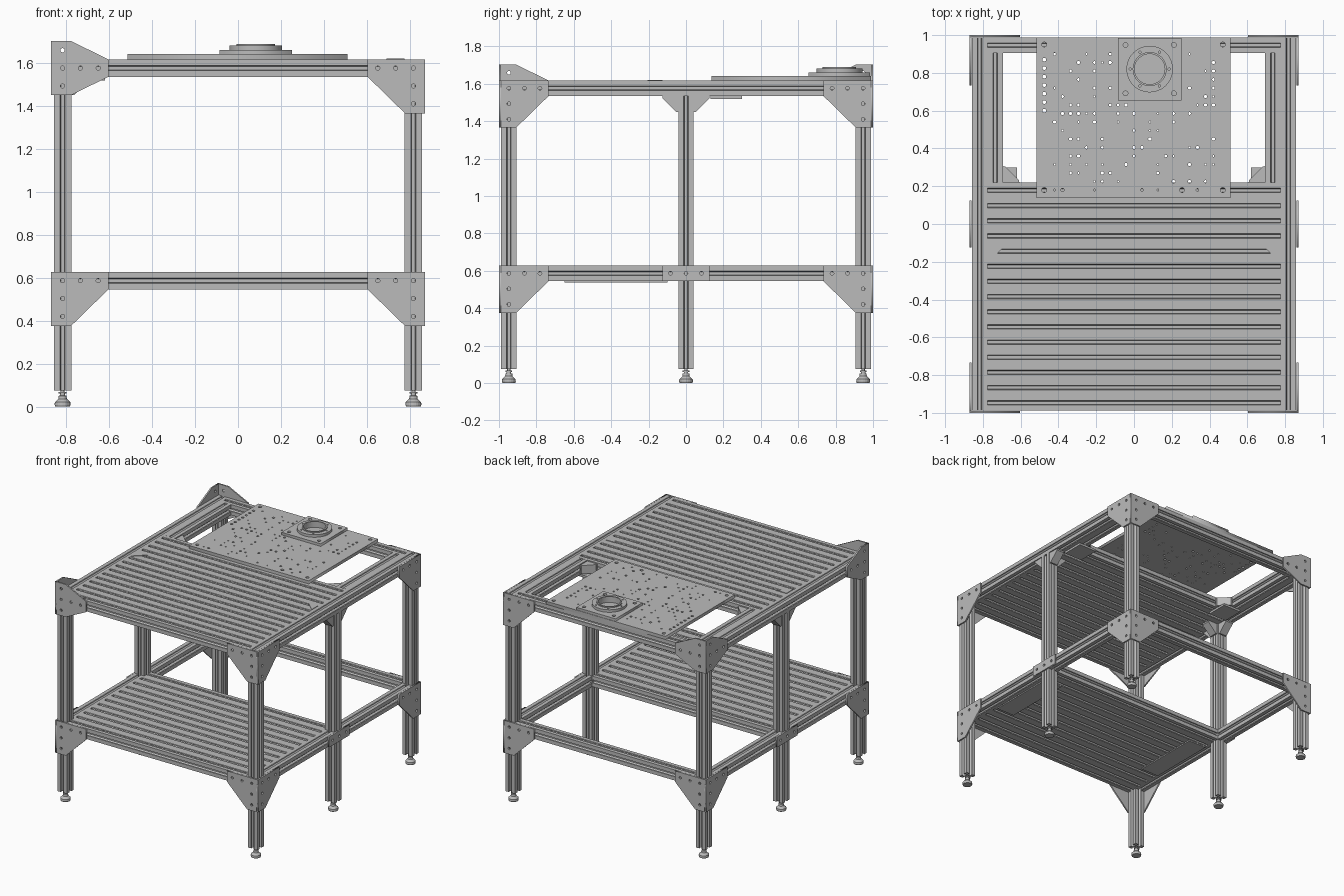
import bpy, bmesh, math, random
from mathutils import Matrix, Vector

if "Cube" in bpy.data.objects:
    bpy.data.objects.remove(bpy.data.objects["Cube"])
random.seed(4)

# Material
metal = bpy.data.materials.new("brushed_grey_metal")
metal.use_nodes = True
GREY = (0.5, 0.5, 0.5, 1)
metal.diffuse_color = GREY
metal.node_tree.nodes["Principled BSDF"].inputs["Base Color"].default_value = GREY

W = 0.041            # half width of an extrusion
PX, PY = 0.817, 0.947  # leg centres
IN_X, IN_Y = PX - W, PY - W
LOW, TOP = 0.586, 1.576  # rail centre heights
T = 0.011            # bracket thickness


def add(name, mesh, matrix=Matrix()):
    mesh.transform(matrix)
    mesh.materials.clear()
    mesh.materials.append(metal)
    ob = bpy.data.objects.new(name, mesh)
    bpy.context.collection.objects.link(ob)
    return ob


def prism(name, pts, depth, matrix=Matrix()):
    """Extrude a closed outline along local z, centred on z = 0."""
    bm = bmesh.new()
    face = bm.faces.new([bm.verts.new((x, y, -depth / 2)) for x, y in pts])
    ext = bmesh.ops.extrude_face_region(bm, geom=[face])
    verts = [v for v in ext["geom"] if isinstance(v, bmesh.types.BMVert)]
    bmesh.ops.translate(bm, verts=verts, vec=(0, 0, depth))
    bmesh.ops.recalc_face_normals(bm, faces=bm.faces)
    me = bpy.data.meshes.new(name)
    bm.to_mesh(me)
    bm.free()
    return add(name, me, matrix)


def plate(name, pts, depth, holes, matrix=Matrix()):
    """Flat plate with round holes (x, y, radius), centred on z = 0."""
    cu = bpy.data.curves.new(name, "CURVE")
    cu.dimensions, cu.fill_mode, cu.extrude = "2D", "BOTH", depth / 2
    rings = [pts] + [circle(x, y, r, 10 if r < 0.05 else 48) for x, y, r in holes]
    for ring in rings:
        sp = cu.splines.new("POLY")
        sp.points.add(len(ring) - 1)
        sp.use_cyclic_u = True
        for p, (x, y) in zip(sp.points, ring):
            p.co = (x, y, 0, 1)
    tmp = bpy.data.objects.new(name + "_outline", cu)
    bpy.context.collection.objects.link(tmp)
    bpy.context.view_layer.update()
    deps = bpy.context.evaluated_depsgraph_get()
    me = bpy.data.meshes.new_from_object(tmp.evaluated_get(deps))
    bpy.data.objects.remove(tmp)
    return add(name, me, matrix)


def circle(x, y, r, n):
    return [(x + r * math.cos(2 * math.pi * i / n), y + r * math.sin(2 * math.pi * i / n))
            for i in range(n)]


def rect(x0, x1, y0, y1):
    return [(x0, y0), (x1, y0), (x1, y1), (x0, y1)]


def axes(x, y, z, at):
    """Matrix whose local axes point along the given world vectors."""
    m = Matrix((x, y, z)).transposed().to_4x4()
    m.translation = Vector(at)
    return m


X, Y, Z = Vector((1, 0, 0)), Vector((0, 1, 0)), Vector((0, 0, 1))


# T-slot extrusions
def slot_profile(wide=W, high=W):
    side = [(-1, 1), (-.3, 1), (-.22, .85), (-.42, .72), (-.2, .42),
            (.2, .42), (.42, .72), (.22, .85), (.3, 1)]
    pts = []
    for k in range(4):
        c, s = [(1, 0), (0, -1), (-1, 0), (0, 1)][k]
        pts += [((x * c - y * s) * wide, (x * s + y * c) * high) for x, y in side]
    return pts


def rail(name, axis, a, b, centre, wide=W):
    length, mid = b - a, (a + b) / 2
    if axis == "x":
        m = axes(Y, Z, X, (mid, *centre))
    elif axis == "y":
        m = axes(Z, X, Y, (centre[0], mid, centre[1]))
    else:
        m = axes(X, Y, Z, (*centre, mid))
    return prism(name, slot_profile(wide), length, m)


# Levelling foot
def foot(x, y):
    prof = [(0, 0), (.034, 0), (.037, .008), (.036, .02), (.02, .036), (.018, .05),
            (.012, .052), (.012, .06), (.018, .06), (.018, .068), (.009, .068), (.009, .085)]
    bm = bmesh.new()
    vs = [bm.verts.new((r, 0, z)) for r, z in prof]
    es = [bm.edges.new(p) for p in zip(vs, vs[1:])]
    bmesh.ops.spin(bm, geom=vs + es, cent=(0, 0, 0), axis=(0, 0, 1),
                   angle=2 * math.pi, steps=20, use_merge=True)
    bmesh.ops.remove_doubles(bm, verts=bm.verts, dist=1e-5)
    bmesh.ops.recalc_face_normals(bm, faces=bm.faces)
    me = bpy.data.meshes.new("levelling_foot")
    bm.to_mesh(me)
    bm.free()
    add("levelling_foot", me, Matrix.Translation((x, y, 0)))


# Corner brackets: local x runs inward from the corner, y runs up from the rail centre
HOLE = 0.01
row = [(W + 0.012 + 0.083 * i, 0, HOLE) for i in range(3)]
drop_plate = [(0, W), (.266, W), (.266, -W), (.092, -.211), (0, -.211)]
drop_holes = row + [(row[0][0], -.083, HOLE), (row[0][0], -.166, HOLE)]
tee_plate = [(0, .126), (.092, .126), (.266, W), (.266, -W), (.092, -.126), (0, -.126)]
tee_holes = row + [(row[0][0], .083, HOLE), (row[0][0], -.083, HOLE)]

for sx in (-1, 1):
    for sy in (-1, 0, 1):
        rail("leg", "z", 0.075, TOP - W, (sx * PX, sy * PY))
        foot(sx * PX, sy * PY)
    for sy in (-1, 1):
        for level in (LOW, TOP):
            raised = sx < 0 and level == TOP
            pts, holes = (tee_plate, tee_holes) if raised else (drop_plate, drop_holes)
            plate("corner_bracket", pts, T, holes,
                  axes(-sx * X, Z, Y, (sx * .87, sy * (1 - T / 2), level)))
            plate("corner_bracket", pts, T, holes,
                  axes(-sy * Y, Z, X, (sx * (.87 - T / 2), sy * 1.0, level)))
        rail("lower_side_rail", "y", *sorted((sy * W, sy * IN_Y)), (sx * PX, LOW))
        # Gussets beside the middle legs
        tri = [(0, 0), (.085, 0), (.085, -.012), (.012, -.085), (0, -.085)]
        prism("leg_gusset", tri, .066, axes(sy * Y, Z, X, (sx * PX, sy * W, TOP - W)))
    prism("leg_gusset", tri, .066, axes(-sx * X, Z, Y, (sx * IN_X, 0, TOP - W)))
    plate("joint_plate", rect(-.125, .125, -W, W), T,
          [(-.083, 0, HOLE), (0, 0, HOLE), (.083, 0, HOLE)],
          axes(Y, Z, X, (sx * (.87 - T / 2), 0, LOW)))
    rail("upper_side_rail", "y", -PY - W, PY + W, (sx * PX, TOP))
    rail("inner_side_rail", "y", .22, IN_Y, (sx * (PX - 2 * W), TOP))
    # Flat gussets at the opening and on the deck
    inner = sx * (IN_X - 2 * W)
    prism("opening_gusset", tri, .066, axes(-sx * X, -Y, Z, (inner, .22, TOP)))
    prism("opening_gusset", [(0, 0), (.09, 0), (0, .09)], .066,
          axes(-sx * X, Y, Z, (inner, .22, TOP)))
    prism("opening_under_plate", rect(.13, .3, .62, .775), .016,
          axes(Y, sx * X, Z, (0, 0, TOP - W - .008)))
    prism("deck_gusset", [(0, 0), (.085, 0), (0, .08)], .008,
          axes(-sx * X, -Y, Z, (sx * IN_X, -.125, TOP + W)))
    prism("shelf_under_plate", rect(-.65, -.1, .62, .775), .009,
          axes(Y, sx * X, Z, (0, 0, LOW - W - .0045)))

# Cross rails
for y in (-PY, 0, PY):
    rail("lower_cross_rail", "x", -IN_X, IN_X, (y, LOW))
for y in (-PY, .178, PY):
    rail("upper_cross_rail", "x", -IN_X, IN_X, (y, TOP))


# Slatted deck and shelf
def slats(name, y0, y1, count, z):
    pitch = (y1 - y0) / count
    for i in range(count):
        rail(name, "x", -IN_X, IN_X, (y0 + pitch * (i + .5), z), pitch / 2)


slats("deck_slat", -IN_Y, .137, 13, TOP)
slats("shelf_slat", -IN_Y, -W, 10, LOW)

# Perforated mounting plate
holes = [(x, y, .013) for x in (-.475, .47) for y in (.18, .95)] + [(.255, .18, .013)]
holes += [(-.475, .6 + .045 * i, .01) for i in range(7)]
for i in range(21):
    for j in range(17):
        x, y = -.42 + .042 * i, .18 + .045 * j
        clear = abs(x - .083) > .19 or y < .63
        if clear and abs(x - .255) > .03 and random.random() < .32:
            holes.append((x, y, random.choice((.005, .007, .009))))
plate("mounting_plate", rect(-.515, .51, .137, .988), .024, holes,
      Matrix.Translation((0, 0, TOP + W + .012)))

# Adapter plate and flange ring
CX, CY = .083, .82
base = TOP + W + .024
corner = [(CX + a * .128, CY + b * .128, .013) for a in (-1, 1) for b in (-1, 1)]
plate("adapter_plate", rect(CX - .168, CX + .168, CY - .165, CY + .165), .02,
      corner + [(CX, CY, .085)], Matrix.Translation((0, 0, base + .01)))
bolts = [(CX + x, CY + y, .006) for x, y in circle(0, 0, .103, 6)]
plate("flange_ring", circle(CX, CY, .123, 48), .02, bolts + [(CX, CY, .08)],
      Matrix.Translation((0, 0, base + .03)))
plate("flange_lip", circle(CX, CY, .09, 48), .008, [(CX, CY, .08)],
      Matrix.Translation((0, 0, base + .044)))
